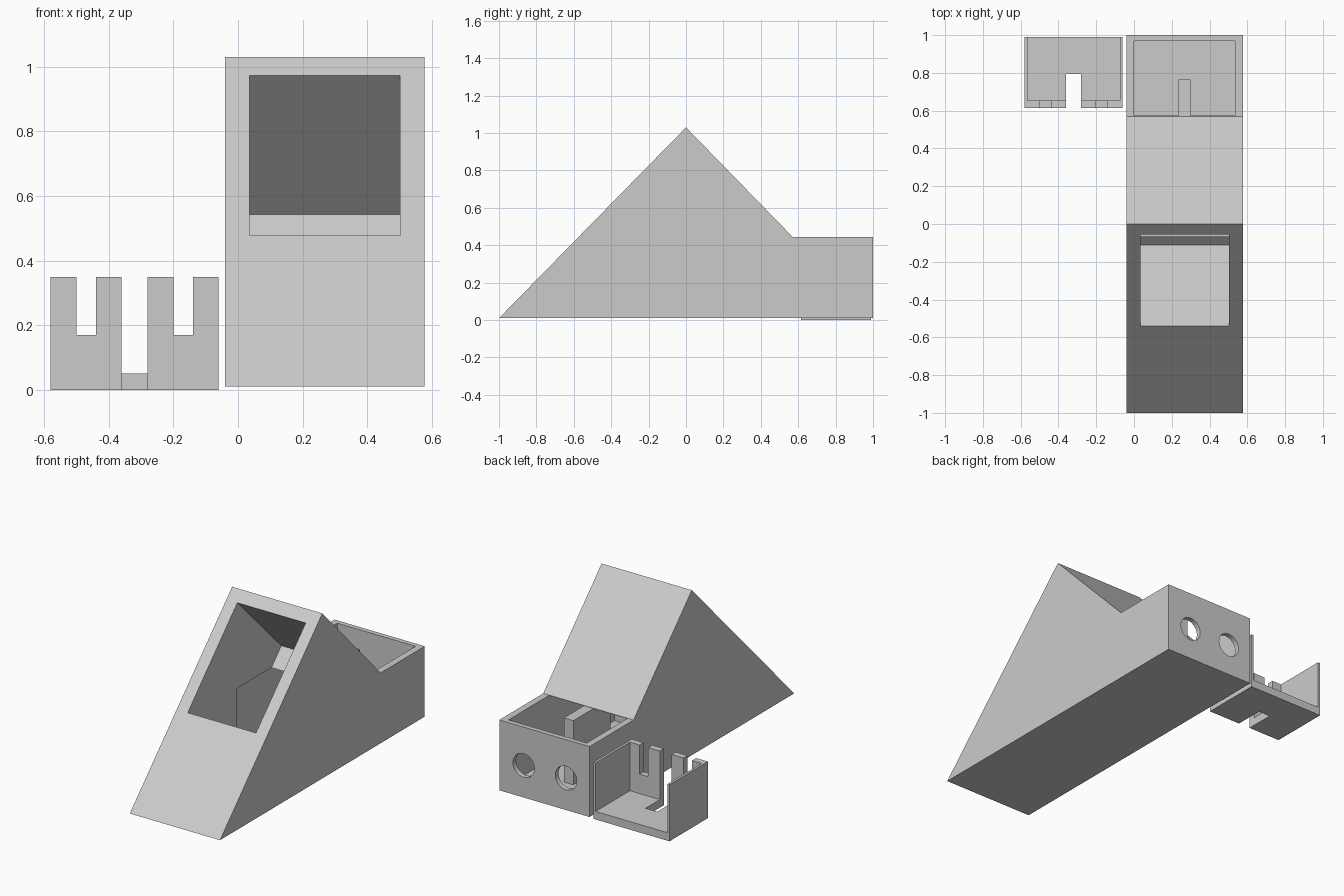
import bpy, bmesh, math
from mathutils import Matrix, Vector

old = bpy.data.objects.get("Cube")
if old:
    bpy.data.objects.remove(old, do_unlink=True)

grey = bpy.data.materials.new("light_grey")
grey.use_nodes = True
GREY = (0.6, 0.6, 0.6, 1)
grey.diffuse_color = GREY
grey.node_tree.nodes["Principled BSDF"].inputs["Base Color"].default_value = GREY


def finish(name, bm):
    bmesh.ops.recalc_face_normals(bm, faces=bm.faces)
    mesh = bpy.data.meshes.new(name)
    bm.to_mesh(mesh)
    bm.free()
    mesh.materials.append(grey)
    obj = bpy.data.objects.new(name, mesh)
    bpy.context.collection.objects.link(obj)
    return obj


def prism(name, x0, x1, profile):
    """Extrude a (y, z) outline from x0 to x1."""
    bm = bmesh.new()
    face = bm.faces.new([bm.verts.new((x0, y, z)) for y, z in profile])
    ext = bmesh.ops.extrude_face_region(bm, geom=[face])
    verts = [v for v in ext["geom"] if isinstance(v, bmesh.types.BMVert)]
    bmesh.ops.translate(bm, verts=verts, vec=(x1 - x0, 0, 0))
    return finish(name, bm)


def box(name, x0, x1, y0, y1, z0, z1):
    return prism(name, x0, x1, [(y0, z0), (y1, z0), (y1, z1), (y0, z1)])


def rod(name, x, y, z, radius, length):
    bm = bmesh.new()
    turn = Matrix.Translation((x, y, z)) @ Matrix.Rotation(math.pi / 2, 4, "X")
    bmesh.ops.create_cone(bm, cap_ends=True, segments=32, radius1=radius,
                          radius2=radius, depth=length, matrix=turn)
    return finish(name, bm)


def cut(target, cutters):
    """Subtract each cutter, bake the result and drop the cutters."""
    for c in cutters:
        mod = target.modifiers.new("cut", "BOOLEAN")
        mod.operation, mod.solver, mod.object = "DIFFERENCE", "EXACT", c
    dg = bpy.context.evaluated_depsgraph_get()
    mesh = bpy.data.meshes.new_from_object(target.evaluated_get(dg))
    target.modifiers.clear()
    target.data = mesh
    for c in cutters:
        bpy.data.objects.remove(c, do_unlink=True)


# Wedge housing with a rear box
housing = prism("wedge_housing", -0.04, 0.577,
                [(-1, 0.01), (1, 0.01), (1, 0.445), (0.57, 0.445), (0, 1.03)])

# Square pocket running at a right angle into the front slope
low, high = Vector((-0.54, 0.477)), Vector((-0.057, 0.973))
inward = Vector((0.43, -0.43))
pocket = prism("pocket_cutter", 0.035, 0.502,
               [low - inward * 0.3, high - inward * 0.3, high + inward, low + inward])

# Rear compartment, open on top and reaching forward into the pocket
compartment = prism("compartment_cutter", 0, 0.535,
                    [(-0.065, 0.045), (0.97, 0.045), (0.97, 0.5),
                     (0.574, 0.5), (0.574, 0.444), (-0.065, 0.444)])

# Two round holes in the back wall
holes = [rod("hole_cutter", 0.265 + s * 0.145, 1, 0.208, 0.073, 0.2) for s in (-1, 1)]
cut(housing, [pocket, compartment] + holes)

# Short divider inside the compartment
box("compartment_divider", 0.235, 0.3, 0.4, 0.765, 0.04, 0.442)

# Separate tray with an open back and a slotted front wall
tray = box("slotted_tray", -0.58, -0.06, 0.615, 0.99, 0, 0.35)
slots = [box("slot_cutter", -0.32 + s - 0.03, -0.32 + s + 0.03, 0.5, 0.7, 0.17, 0.5)
         for s in (-0.15, 0.15)]
cut(tray, [box("tray_cutter", -0.565, -0.075, 0.655, 1.1, 0.05, 0.5),
           box("centre_slot_cutter", -0.36, -0.28, 0.5, 0.795, -0.1, 0.5)] + slots)
